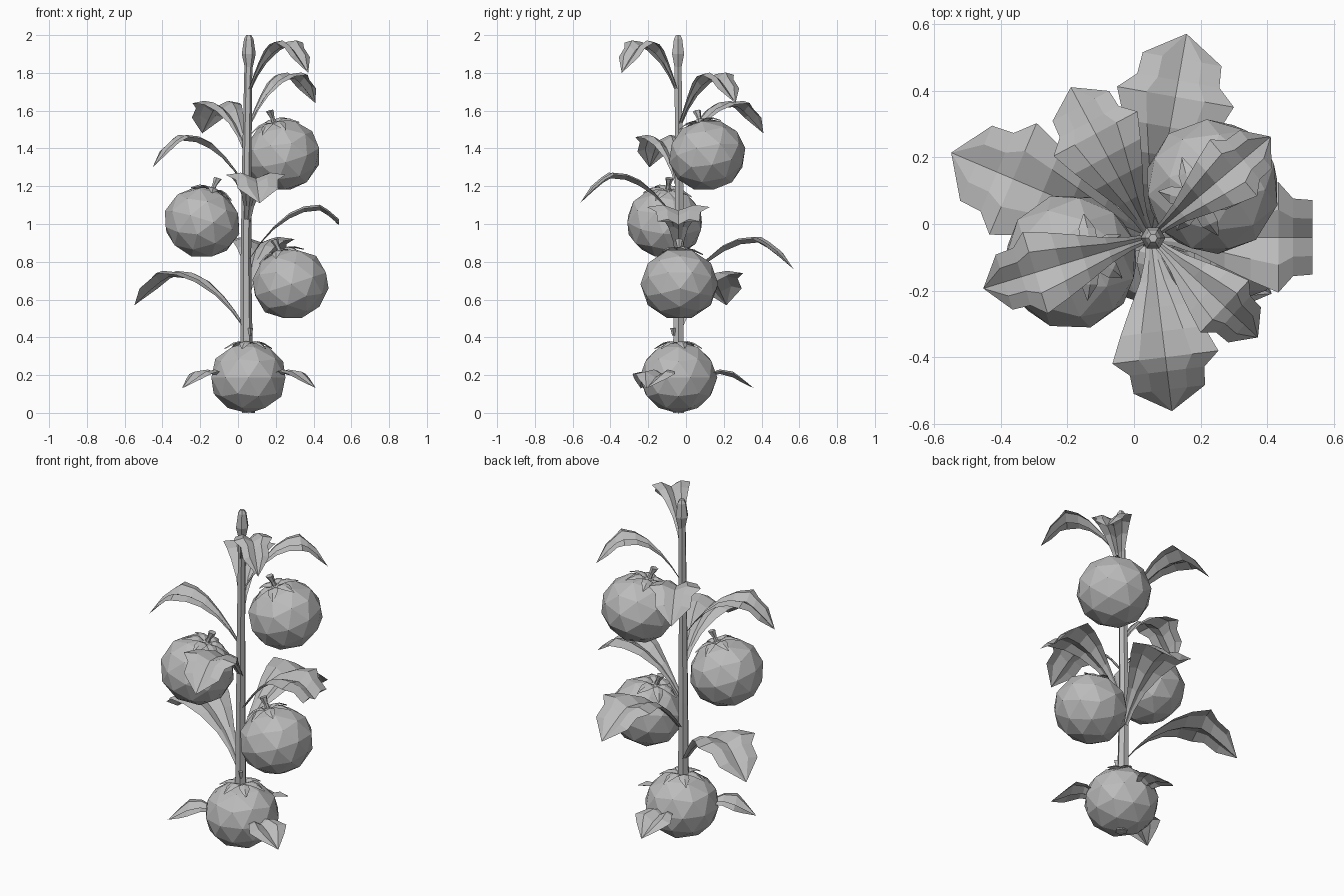
import bpy, bmesh, math
from mathutils import Vector, Matrix

if "Cube" in bpy.data.objects:
    bpy.data.objects.remove(bpy.data.objects["Cube"])

grey = bpy.data.materials.new("plain_grey")
grey.use_nodes = True
tone = (0.5, 0.5, 0.5, 1)
grey.diffuse_color = tone
grey.node_tree.nodes["Principled BSDF"].inputs["Base Color"].default_value = tone

AXIS = Vector((0.05, -0.04, 0))


def finish(name, bm, matrix=Matrix()):
    mesh = bpy.data.meshes.new(name)
    bm.to_mesh(mesh)
    bm.free()
    mesh.materials.append(grey)
    obj = bpy.data.objects.new(name, mesh)
    obj.matrix_world = matrix
    bpy.context.collection.objects.link(obj)


def skin(bm, rows, closed=False):
    """Join rows of points into a strip or a tube with flat ends."""
    grid = [[bm.verts.new(p) for p in row] for row in rows]
    n = len(grid[0])
    for a, b in zip(grid, grid[1:]):
        for i in range(n if closed else n - 1):
            j = (i + 1) % n
            bm.faces.new((a[i], a[j], b[j], b[i]))
    if closed:
        bm.faces.new(grid[0][::-1])
        bm.faces.new(grid[-1])


def tube(name, path, sides=6, matrix=Matrix()):
    """Path entries are x, y, z, radius."""
    bm = bmesh.new()
    turn = math.tau / sides
    skin(bm, [[(x + r * math.cos(i * turn), y + r * math.sin(i * turn), z)
               for i in range(sides)] for x, y, z, r in path], True)
    finish(name, bm, matrix)


def placed(origin, azimuth):
    return Matrix.Translation(origin) @ Matrix.Rotation(math.radians(azimuth), 4, "Z")


# Main stem with the bud at its tip
tube("stem", [(0.055, -0.04, 0, 0.034), (0.045, -0.04, 0.38, 0.032),
              (0.042, -0.035, 0.8, 0.028), (0.046, -0.037, 1.3, 0.025),
              (0.055, -0.042, 1.84, 0.021)])
tube("bud", [(0.057, -0.042, 1.83, 0.021), (0.057, -0.042, 1.9, 0.037),
             (0.057, -0.042, 1.98, 0.025), (0.057, -0.042, 2.0, 0.013)])
tube("stem_stub", [(0.065, -0.065, 0.41, 0.008), (0.067, -0.07, 0.45, 0.014)], 4)

# Leaf outline: distance along, half width, share of rise, share of drop
BIG = [(0, .014, 0, 0), (.13, .03, .36, 0), (.25, .055, .62, 0), (.4, .1, .85, 0),
       (.54, .14, .97, 0), (.69, .178, 1, 0), (.77, .125, 1, .17),
       (.875, .12, 1, .48), (1, 0, 1, 1)]
SMALL = [(0, .012, 0, 0), (.35, .03, .6, 0), (.55, .08, 1, 0), (.72, .115, 1, .15),
         (.82, .08, 1, .45), (1, 0, 1, 1)]


def leaf(name, azimuth, reach, base, peak, tip, outline, scale=1.0, pull=0.0):
    """The value pull draws the tip back and up between the outer lobes."""
    bm = bmesh.new()
    rows = []
    for f, half, rise, drop in outline:
        if f == 1:
            f, drop = f - pull, drop - 3 * pull
        z = base + (peak - base) * rise - (peak - tip) * drop
        row = []
        for side in (-1, -.5, 0, .5, 1):
            # Keel along the midrib, with a fold halfway to each edge
            lift = {0: -.018, .5: .012, 1: 0}[abs(side)] * min(1, half / .1)
            row.append((f * reach, side * half * scale, z + lift))
        rows.append(row)
    skin(bm, rows)
    bmesh.ops.remove_doubles(bm, verts=bm.verts, dist=0.0005)
    finish(name, bm, placed(AXIS, azimuth))


# Large leaves spiralling up the stem, narrower towards the top
for i, (az, reach, base, peak, tip, width, pull) in enumerate([
        (157, .65, .43, .74, .57, 1.02, 0), (80, .62, .62, .92, .76, 1, 0),
        (0, .555, .80, 1.09, .93, .93, .16), (277, .525, 1.0, 1.26, 1.11, .9, 0),
        (197, .525, 1.18, 1.46, 1.3, .72, 0), (118, .51, 1.36, 1.64, 1.48, .8, 0),
        (40, .47, 1.5, 1.79, 1.64, .62, 0), (317, .44, 1.68, 1.96, 1.8, .6, 0)]):
    leaf(f"leaf_{i + 1}", az, reach, base, peak, tip, BIG, width, pull)

# Small leaves around the lowest fruit
for i, az in enumerate((210, 335, 91)):
    leaf(f"low_leaf_{i + 1}", az, .4, .17, .22, .13, SMALL)


def calyx(name, matrix):
    bm = bmesh.new()
    for i in range(6):
        spin = Matrix.Rotation(math.radians(60 * i + 15), 4, "Z")
        rows = [[spin @ Vector((r, s * w, z - abs(s) * .006)) for s in (-1, 0, 1)]
                for r, w, z in ((.012, .012, .181), (.05, .028, .193),
                                (.085, .026, .184), (.13, .001, .156))]
        skin(bm, rows)
    finish(name, bm, matrix)


# Fruits, each leaning so that its stalk points to the stem
for name, centre, lean, stalk in [
        ("top", (.235, .112, 1.364), 18, True), ("middle", (-.19, -.113, 1.008), 18, True),
        ("lower", (.278, -.035, .682), 18, True), ("bottom", (.055, -.04, .187), 0, False)]:
    centre = Vector(centre)
    inward = AXIS - centre
    az = math.degrees(math.atan2(inward.y, inward.x)) if stalk else 0
    frame = placed(centre, az) @ Matrix.Rotation(math.radians(lean), 4, "Y")
    bm = bmesh.new()
    bmesh.ops.create_icosphere(bm, subdivisions=2, radius=.206)
    bmesh.ops.scale(bm, vec=(1, 1, .92), verts=bm.verts)
    finish(name + "_fruit", bm, frame)
    calyx(name + "_calyx", frame)
    if stalk:
        tube(name + "_stalk", [(0, 0, .17, .014), (.004, 0, .21, .012),
                               (.01, 0, .25, .022)], 6, frame)
